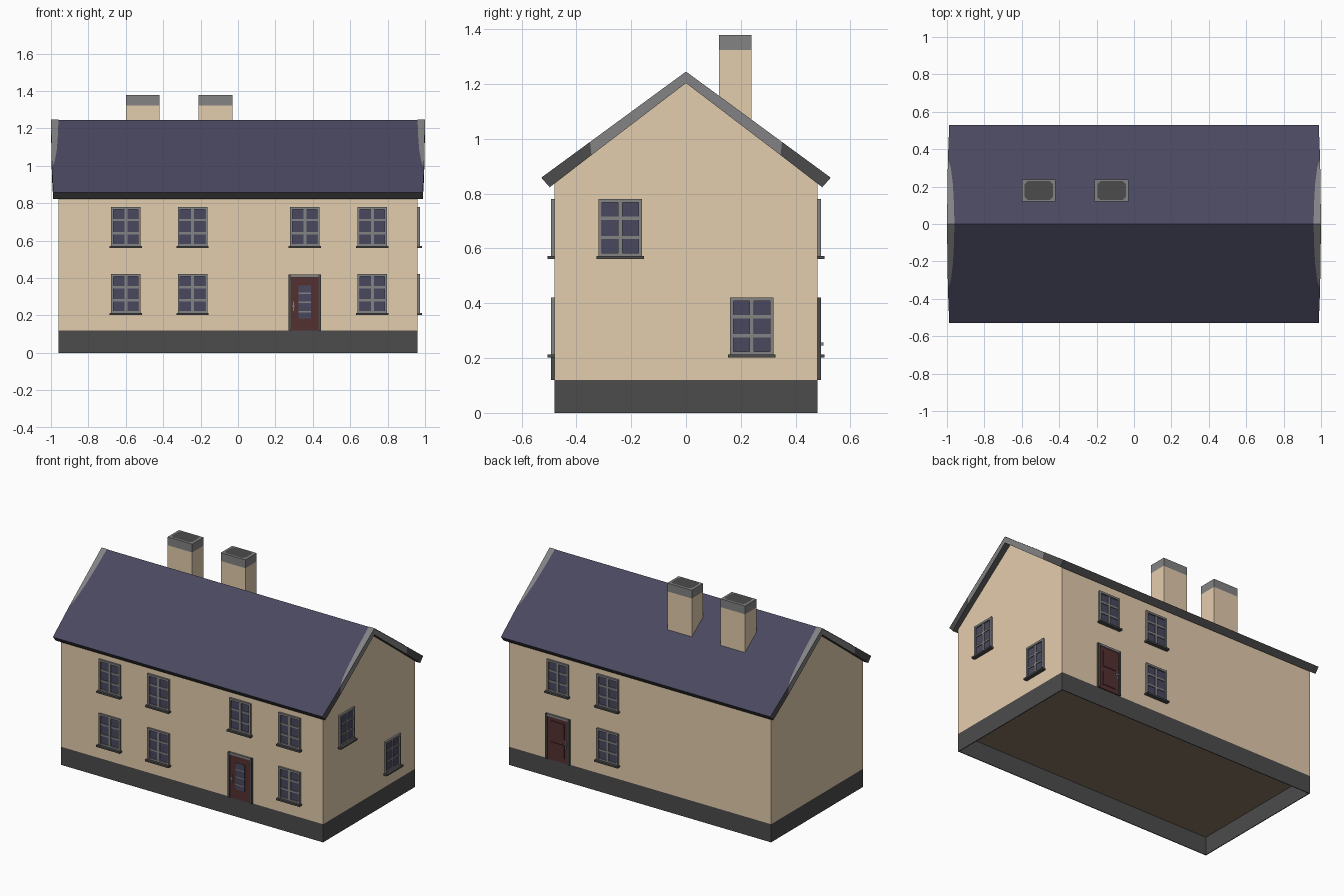
import bpy, bmesh, math
from mathutils import Matrix

cube = bpy.data.objects.get("Cube")
if cube:
    bpy.data.objects.remove(cube, do_unlink=True)


def make_material(name, rgb):
    linear = [((c / 255 + 0.055) / 1.055) ** 2.4 for c in rgb]
    mat = bpy.data.materials.new(name)
    mat.use_nodes = True
    mat.diffuse_color = (*linear, 1)
    mat.node_tree.nodes["Principled BSDF"].inputs["Base Color"].default_value = (*linear, 1)
    return mat


TAN, SLATE, LIGHT, DARK, RED, BROWN = range(6)
MATS = [make_material("tan render", (228, 205, 174)),
        make_material("blue slate", (74, 72, 96)),
        make_material("light grey", (131, 131, 133)),
        make_material("dark grey", (76, 76, 76)),
        make_material("dark red", (84, 48, 48)),
        make_material("brown floor", (135, 117, 100))]


def finish(name, bm, matrix=Matrix(), recalc=True):
    if recalc:
        bmesh.ops.recalc_face_normals(bm, faces=bm.faces)
    mesh = bpy.data.meshes.new(name)
    bm.to_mesh(mesh)
    bm.free()
    for mat in MATS:
        mesh.materials.append(mat)
    obj = bpy.data.objects.new(name, mesh)
    obj.matrix_world = matrix
    bpy.context.collection.objects.link(obj)
    return obj


def add_box(bm, x, y, z, mat):
    """Box between the (low, high) pairs x, y, z."""
    size = Matrix.Diagonal((x[1] - x[0], y[1] - y[0], z[1] - z[0], 1))
    centre = Matrix.Translation((sum(x) / 2, sum(y) / 2, sum(z) / 2))
    verts = bmesh.ops.create_cube(bm, size=1, matrix=centre @ size)["verts"]
    for face in {f for v in verts for f in v.link_faces}:
        face.material_index = mat


def boxes(name, parts, matrix=Matrix()):
    bm = bmesh.new()
    for part in parts:
        add_box(bm, *part)
    return finish(name, bm, matrix)


WX, WY, BASE = 0.96, 0.48, 0.12

# Walls with gables tucked into the roof, and a brown underside
bm = bmesh.new()
profile = [(-WY, BASE), (WY, BASE), (WY, 0.85), (0, 1.217), (-WY, 0.85)]
gable = bm.faces.new([bm.verts.new((-WX, y, z)) for y, z in profile])
ext = bmesh.ops.extrude_face_region(bm, geom=[gable], use_keep_orig=True)
bmesh.ops.translate(bm, vec=(2 * WX, 0, 0),
                    verts=[v for v in ext["geom"] if isinstance(v, bmesh.types.BMVert)])
for face in bm.faces:
    if all(v.co.z < BASE + 0.01 for v in face.verts):
        face.material_index = BROWN
finish("walls", bm)

# Hollow foundation: thin skirt around an open underside
t = 0.005
boxes("foundation", [
    ((-WX, WX), (-WY, t - WY), (0, BASE), DARK),
    ((-WX, WX), (WY - t, WY), (0, BASE), DARK),
    ((-WX, t - WX), (t - WY, WY - t), (0, BASE), DARK),
    ((WX - t, WX), (t - WY, WY - t), (0, BASE), DARK)])

# Roof: stations of top y, top z, underside y, underside z, end x
RIDGE, EAVE_Y, EAVE_Z = 1.245, 0.528, 0.858
PITCH = (RIDGE - EAVE_Z) / EAVE_Y


def roof_z(y):
    return RIDGE - PITCH * abs(y)


half = [(EAVE_Y, EAVE_Z, 0.497, 0.823, 0.988),
        (0.35, roof_z(0.35), 0.345, 0.94, 0.995)]
stations = [(-a, b, -c, d, e) for a, b, c, d, e in half]
stations += [(0, RIDGE, 0, 1.203, 1.0)] + half[::-1]
bm = bmesh.new()
rings = [[bm.verts.new(p) for p in ((-e, a, b), (e, a, b), (e, c, d), (-e, c, d))]
         for a, b, c, d, e in stations]
for i, (r, s) in enumerate(zip(rings, rings[1:])):
    end_mat = LIGHT if i in (1, 2) else DARK
    for k, mat in enumerate((SLATE, end_mat, DARK, end_mat)):
        j = (k + 1) % 4
        bm.faces.new((r[k], r[j], s[j], s[k])).material_index = mat
for ring in (rings[0], rings[-1]):
    bm.faces.new(ring).material_index = DARK
finish("roof", bm)

# Tapering pale verges lying on the slopes
for sx, side in ((-1, "right"), (1, "left")):
    for sy, end in ((-1, "front"), (1, "back")):
        bm = bmesh.new()
        outline = [(1.0, 0), (0.96, 0), (0.963, 0.12), (0.969, 0.22), (0.979, 0.3), (0.994, 0.35)]
        face = bm.faces.new([bm.verts.new((sx * x, sy * y, roof_z(y) + 0.002))
                             for x, y in outline])
        face.normal_update()
        if face.normal.z < 0:
            face.normal_flip()
        face.material_index = LIGHT
        finish(f"{end}_{side}_verge", bm, recalc=False)

# Chimneys with grey caps and clipped dark tops
for n, cx in (("right", -0.51), ("left", -0.12)):
    x, y = (cx - 0.09, cx + 0.09), (0.12, 0.239)
    boxes(n + "_chimney", [(x, y, (1.0, 1.323), TAN), (x, y, (1.323, 1.378), LIGHT)])
    bm = bmesh.new()
    a, b, c = 0.076, 0.05, 0.016
    corners = [(a, b - c), (a - c, b), (c - a, b), (-a, b - c),
               (-a, c - b), (c - a, -b), (a - c, -b), (a, c - b)]
    top = bm.faces.new([bm.verts.new((cx + u, 0.179 + v, 1.38)) for u, v in corners])
    top.material_index = DARK
    finish(n + "_chimney_top", bm, recalc=False)


def wall_matrix(wall, u, z):
    """Place something drawn facing -y onto a wall, at u along it."""
    angle, dist = {"front": (0, WY), "left": (math.pi / 2, WX), "back": (math.pi, WY)}[wall]
    return Matrix.Rotation(angle, 4, "Z") @ Matrix.Translation((u, -dist, z))


def surround(w, h, f, depth, mat):
    return [((-w, f - w), (-depth, 0.005), (0, h), mat),
            ((w - f, w), (-depth, 0.005), (0, h), mat),
            ((f - w, w - f), (-depth, 0.005), (h - f, h), mat)]


def window(wall, number, u, z):
    w, h, f = 0.079, 0.21, 0.013
    parts = surround(w, h, f, 0.012, LIGHT)
    parts += [((f - w, w - f), (-0.002, 0.005), (0, h - f), SLATE),
              ((f - w, w - f), (-0.008, 0.005), (0, f), LIGHT),
              ((-0.008, 0.008), (-0.008, 0.005), (f, h - f), LIGHT),
              ((-w - 0.007, w + 0.007), (-0.025, 0.005), (-0.009, 0.002), DARK)]
    for bar in (h / 3, 2 * h / 3):
        parts.append(((f - w, w - f), (-0.007, 0.005), (bar - 0.006, bar + 0.006), LIGHT))
    boxes(f"{wall}_window_{number}", parts, wall_matrix(wall, u, z))


LOW, HIGH = 0.211, 0.57
layout = {"front": [(-0.60, HIGH), (-0.243, HIGH), (0.357, HIGH), (0.718, HIGH),
                    (-0.60, LOW), (-0.243, LOW), (0.718, LOW)],
          "left": [(-0.24, HIGH), (0.24, LOW)],
          "back": [(-0.60, HIGH), (-0.235, HIGH), (-0.235, LOW)]}
for wall, spots in layout.items():
    for number, (u, z) in enumerate(spots, 1):
        window(wall, number, u, z)


# Doors: shared frame, leaf and handle, then glazing or raised panels
def door(wall, u, handle_side, reach, details):
    w, h, f = 0.088, 0.3, 0.014
    parts = surround(w, h, f, 0.012, DARK)
    parts[2] = (*parts[2][:3], LIGHT)
    knob = handle_side * 0.06
    parts += [((f - w, w - f), (-0.006, 0.005), (0, h - f), RED),
              ((knob - 0.006, knob + 0.006), (-reach, 0), (0.125, 0.137), LIGHT),
              ((knob - 0.003, knob + 0.003), (-0.01, 0), (0.105, 0.155), LIGHT)]
    boxes(wall + "_door", parts + details, wall_matrix(wall, u, BASE))


glazing = [((-0.034, 0.034), (-0.008, 0), (0.065, 0.24), SLATE)]
glazing += [((-0.034, 0.034), (-0.01, 0), (z - 0.004, z + 0.004), LIGHT)
            for z in (0.1, 0.15, 0.2)]
door("front", 0.357, -1, 0.012, glazing)
panels = [((-0.048, 0.048), (-0.01, 0), z, RED) for z in ((0.03, 0.12), (0.155, 0.26))]
door("back", -0.60, 1, 0.022, panels)
